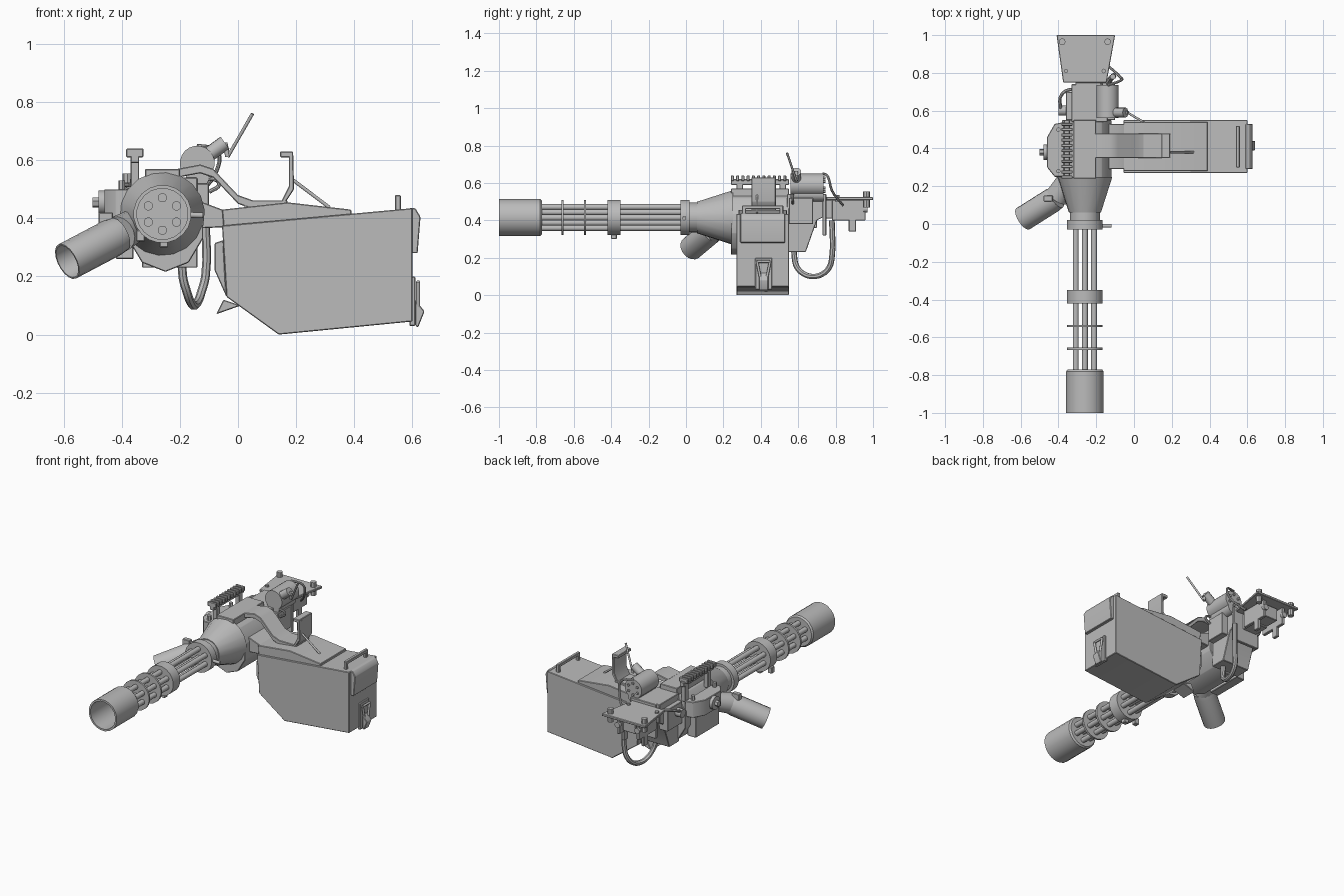
import bpy, bmesh, math
from mathutils import Vector

cube = bpy.data.objects.get("Cube")
if cube:
    bpy.data.objects.remove(cube, do_unlink=True)

metal = bpy.data.materials.new("grey_metal")
metal.use_nodes = True
grey = (.5, .5, .5, 1)
metal.diffuse_color = grey
metal.node_tree.nodes["Principled BSDF"].inputs["Base Color"].default_value = grey

parts = []
forward, backward, upward = Vector((0, -1, 0)), Vector((0, 1, 0)), Vector((0, 0, 1))
axis_x, axis_z = -.26, .415
body_span, box_span, feed_span = (.24, .55), (.27, .55), (.35, .48)


def register(name, data):
    data.materials.append(metal)
    part = bpy.data.objects.new(name, data)
    bpy.context.scene.collection.objects.link(part)
    parts.append(part)
    return part


def finish(name, mesh_builder):
    bmesh.ops.recalc_face_normals(mesh_builder, faces=mesh_builder.faces)
    mesh = bpy.data.meshes.new(name)
    mesh_builder.to_mesh(mesh)
    mesh_builder.free()
    return register(name, mesh)


def bridge(builder, first, second):
    for i, vert in enumerate(first):
        builder.faces.new((first[i - 1], vert, second[i], second[i - 1]))


def prism(name, outline, span, axis="y"):
    """Extrude an outline along one axis and chamfer its edges lightly."""
    builder = bmesh.new()
    slot = "xyz".index(axis)
    ends = []
    for level in span:
        ring = []
        for point in outline:
            place = list(point)
            place.insert(slot, level)
            ring.append(builder.verts.new(place))
        builder.faces.new(ring)
        ends.append(ring)
    bridge(builder, *ends)
    part = finish(name, builder)
    chamfer = part.modifiers.new("chamfer", "BEVEL")
    chamfer.width, chamfer.segments = .003, 1
    return part


def box(name, x, y, z):
    left, right = x
    low, high = z
    return prism(name, [(left, low), (right, low), (right, high), (left, high)], y)


def band(name, path, thickness, span):
    """Flat strip following a path, thickened downward."""
    underside = [(x, z - thickness) for x, z in reversed(path)]
    return prism(name, path + underside, span)


def lathe(name, profile, start, direction, sides=16):
    """Spin pairs of radius and distance around a direction."""
    direction = Vector(direction).normalized()
    across = direction.orthogonal().normalized()
    other = direction.cross(across)
    builder = bmesh.new()
    rings = []
    for radius, distance in profile:
        centre = Vector(start) + direction * distance
        angles = [math.tau * k / sides for k in range(sides)]
        rings.append([builder.verts.new(centre + radius * (across * math.cos(a) + other * math.sin(a)))
                      for a in angles])
    for first, second in zip(rings, rings[1:]):
        bridge(builder, first, second)
    builder.faces.new(rings[0])
    builder.faces.new(rings[-1])
    return finish(name, builder)


def rod(name, start, end, radius, end_radius=None, sides=12):
    reach = Vector(end) - Vector(start)
    profile = [(radius, 0), (end_radius or radius, reach.length)]
    return lathe(name, profile, start, reach, sides)


def tube(name, path, radius):
    curve = bpy.data.curves.new(name, "CURVE")
    curve.dimensions = "3D"
    curve.bevel_depth, curve.bevel_resolution = radius, 2
    curve.use_fill_caps = True
    curve.resolution_u = 4
    spline = curve.splines.new("BEZIER")
    spline.bezier_points.add(len(path) - 1)
    for knot, place in zip(spline.bezier_points, path):
        knot.co = place
        knot.handle_left_type = knot.handle_right_type = "AUTO"
    return register(name, curve)


def on_axis(y):
    return Vector((axis_x, y, axis_z))


def around(centre, radius, count):
    """Points evenly spaced in a ring that faces the front."""
    for k in range(count):
        angle = math.tau * (k + .5) / count
        yield centre + Vector((radius * math.cos(angle), 0, radius * math.sin(angle)))


# Rotating barrels, discs, clamps and hollow muzzle shroud
for place in around(on_axis(0), .056, 6):
    rod("barrel", place, place + forward * .82, .016)
rod("centre_shaft", on_axis(0), on_axis(-.8), .016)
lathe("muzzle_shroud", [(.088, .2), (.088, 0), (.1, 0), (.1, .22), (.092, .23)], on_axis(-1), backward, sides=20)
for name, middle, width in (("front_disc", -.66, .012), ("rear_disc", -.54, .012),
                            ("front_clamp", -.385, .07), ("rear_clamp", -.005, .05)):
    half = width / 2
    rod(name, on_axis(middle - half), on_axis(middle + half), .095, sides=20)
rod("clamp_pin", on_axis(-.01), (-.12, -.01, .41), .01)
box("clamp_side_lug", x=(-.35, -.32), y=(-.4, -.37), z=(.32, .36))
box("clamp_lower_lug", x=(-.27, -.24), y=(-.4, -.37), z=(.3, .33))

# Receiver: collar, tapered housing, faceted body and stepped rear
rod("collar", on_axis(0), on_axis(.08), .08, sides=18)
rod("tapered_housing", on_axis(.06), on_axis(.25), .085, .146, sides=18)
body_outline = [(p.x - .25, p.z * 1.22 + .383) for p in around(Vector(), .137, 10)]
prism("receiver_body", body_outline, body_span)
prism("receiver_rear", [(.54, .23), (.64, .23), (.7, .4), (.74, .42), (.74, .54), (.54, .54)],
      span=(-.33, -.14), axis="x")
box("rear_left_block", x=(-.16, -.1), y=(.55, .68), z=(.38, .52))
box("rear_right_block", x=(-.36, -.3), y=(.55, .7), z=(.36, .5))
rod("rear_side_boss", (-.34, .6, .45), (-.4, .6, .45), .027)
box("rear_flange", x=(-.31, -.13), y=(.73, .75), z=(.32, .54))
box("top_cover", x=(-.32, -.2), y=body_span, z=(.52, .57))

# Side gearbox with hub
prism("side_gearbox", [(-.37, .25), (-.42, .25), (-.46, .3), (-.46, .46), (-.42, .53), (-.37, .54)],
      span=(.4, .5), axis="z")
rod("side_hub", (-.45, .38, .455), (-.48, .38, .455), .042)
rod("side_hub_nut", (-.47, .38, .455), (-.5, .38, .455), .018, sides=6)
box("gearbox_lower_lug", x=(-.42, -.36), y=(.26, .5), z=(.26, .4))
for y in (.28, .5):
    rod("gearbox_bolt", (-.4, y, .49), (-.4, y, .53), .012, sides=6)

# Toothed accessory rail on posts
box("rail_base", x=(-.37, -.34), y=body_span, z=(.59, .62))
for tooth in range(11):
    start = body_span[0] + tooth * .028
    box("rail_tooth", x=(-.385, -.325), y=(start, start + .016), z=(.61, .64))
for y in (.27, .5):
    box("rail_post", x=(-.37, -.34), y=(y, y + .035), z=(.49, .6))

# Angled exhaust elbow and open pipe
elbow_end = Vector((-.41, .14, .345))
rod("exhaust_elbow", (-.34, .25, .385), elbow_end, .055, .064, sides=16)
lathe("exhaust_pipe", [(.062, 0), (.066, .03), (.066, .23), (.06, .23), (.056, .05)],
      elbow_end, direction=(-.19, -.12, -.1), sides=18)
box("exhaust_bracket", x=(-.48, -.43), y=(.12, .15), z=(.38, .42))

# Ammunition box with lid, handle and latch
prism("ammo_box", [(-.055, .375), (.6, .435), (.6, .045), (.14, 0), (-.04, .13)], box_span)
prism("ammo_lid", [(-.05, .37), (-.055, .43), (.17, .455), (.39, .43), (.39, .41)], span=(.28, .54))
prism("box_end_cap", [(.59, .436), (.61, .435), (.628, .405), (.618, .28), (.59, .28)], span=(.29, .53))
box("handle_grip", x=(.54, .56), y=(.3, .52), z=(.46, .48))
for y in (.3, .5):
    box("handle_post", x=(.54, .56), y=(y, y + .02), z=(.42, .47))
latch_middle = sum(feed_span) / 2
box("latch_plate", x=(.59, .61), y=(.37, .46), z=(.03, .2))
for side in (-1, 1):
    rod("latch_loop_side", (.62, latch_middle + side * .015, .08), (.62, latch_middle + side * .035, .18), .007)
rod("latch_loop_top", (.62, latch_middle - .035, .18), (.62, latch_middle + .035, .18), .007)
prism("latch_lever", [(.61, .12), (.642, .08), (.62, .025), (.61, .03)], span=(.39, .44))
prism("box_inner_plate", [(-.05, .325), (-.08, .315), (-.08, .22), (-.04, .13)], span=(.3, .52))
prism("box_foot", [(-.05, .12), (-.075, .07), (.01, .1)], span=(.36, .46))

# Feed chute and mount between receiver and box
band("feed_chute", [(-.21, .57), (-.13, .585), (-.085, .57), (0, .48), (.07, .455)], .03, feed_span)
prism("box_mount", [(-.16, .455), (-.12, .455), (-.04, .425), (-.04, .37), (-.14, .365)], span=(.29, .53))
box("feed_tray", x=(.02, .17), y=feed_span, z=(.44, .462))

# Raised flap with strut on the lid
prism("lid_flap", [(.145, .45), (.175, .51), (.175, .62), (.19, .62), (.193, .5), (.16, .45)], feed_span)
box("flap_lip", x=(.145, .19), y=feed_span, z=(.61, .63))
rod("flap_strut", (.185, .38, .535), (.315, .38, .437), .006)

# Drive motor with bolts, hub and charging lever
motor_front = Vector((-.14, .56, .59))
motor_back = motor_front + backward * .175
rod("drive_motor", motor_front, motor_back, .06, sides=20)
for place in around(motor_back, .036, 6):
    rod("motor_bolt", place, place + backward * .01, .008, sides=6)
rod("motor_cradle", motor_front - upward * .05, motor_back - upward * .05, .04)
lever_hub = Vector((-.045, .59, .66))
lever_elbow = Vector((-.035, .59, .612))
rod("lever_hub", (-.1, .59, .62), lever_hub, .026)
rod("lever_arm", lever_hub, lever_elbow, .009)
rod("lever_rod", lever_elbow, (.05, .54, .76), .006)
tube("motor_cable", [motor_back + upward * .06, (-.07, .76, .63), (-.075, .78, .56), (-.14, .84, .48)], .007)
tube("right_cable", [(-.39, .6, .46), (-.38, .69, .5), (-.3, .72, .49)], .009)
tube("front_cable", [(-.11, .57, .54), (-.065, .57, .52), (-.1, .57, .49)], .007)

# Hanging hose: a half loop with straight ends
loop = []
for step in range(7):
    turn = math.pi * step / 6
    loop.append(Vector((-.19 + step * .013, .68 - math.cos(turn) * .1, .2 - math.sin(turn) * .1)))
tube("hose", [loop[0] + upward * .16, *loop, loop[-1] + upward * .2], .015)

# Rear mounting plate and grip block
prism("rear_plate", [(-.41, 1), (-.1, 1), (-.145, .75), (-.375, .75)], span=(.508, .524), axis="z")
box("rear_spine", x=(-.3, -.2), y=(.74, .85), z=(.41, .51))
box("rear_switch_box", x=(-.3, -.21), y=(.84, .94), z=(.42, .5))
for side in (-1, 1):
    def offset(distance):
        return axis_x + side * distance
    cheek = (offset(.06), offset(.08))
    box("rear_cheek", x=cheek, y=(.78, .96), z=(.4, .51))
    box("rear_trigger", x=cheek, y=(.87, .91), z=(.34, .43))
    rod("rear_button", (offset(.07), .95, .46), (offset(.07), .97, .46), .018)
    rod("rear_plate_bolt", (offset(.12), .965, .47), (offset(.12), .965, .555), .018, sides=8)
    rod("front_plate_bolt", (offset(.1), .81, .5), (offset(.1), .81, .535), .012, sides=8)

# Smooth round surfaces while keeping edges sharp
bpy.ops.object.select_all(action="DESELECT")
for part in parts:
    part.select_set(True)
bpy.context.view_layer.objects.active = parts[0]
bpy.ops.object.convert(target="MESH")
bpy.ops.object.shade_smooth_by_angle(angle=math.radians(32))
